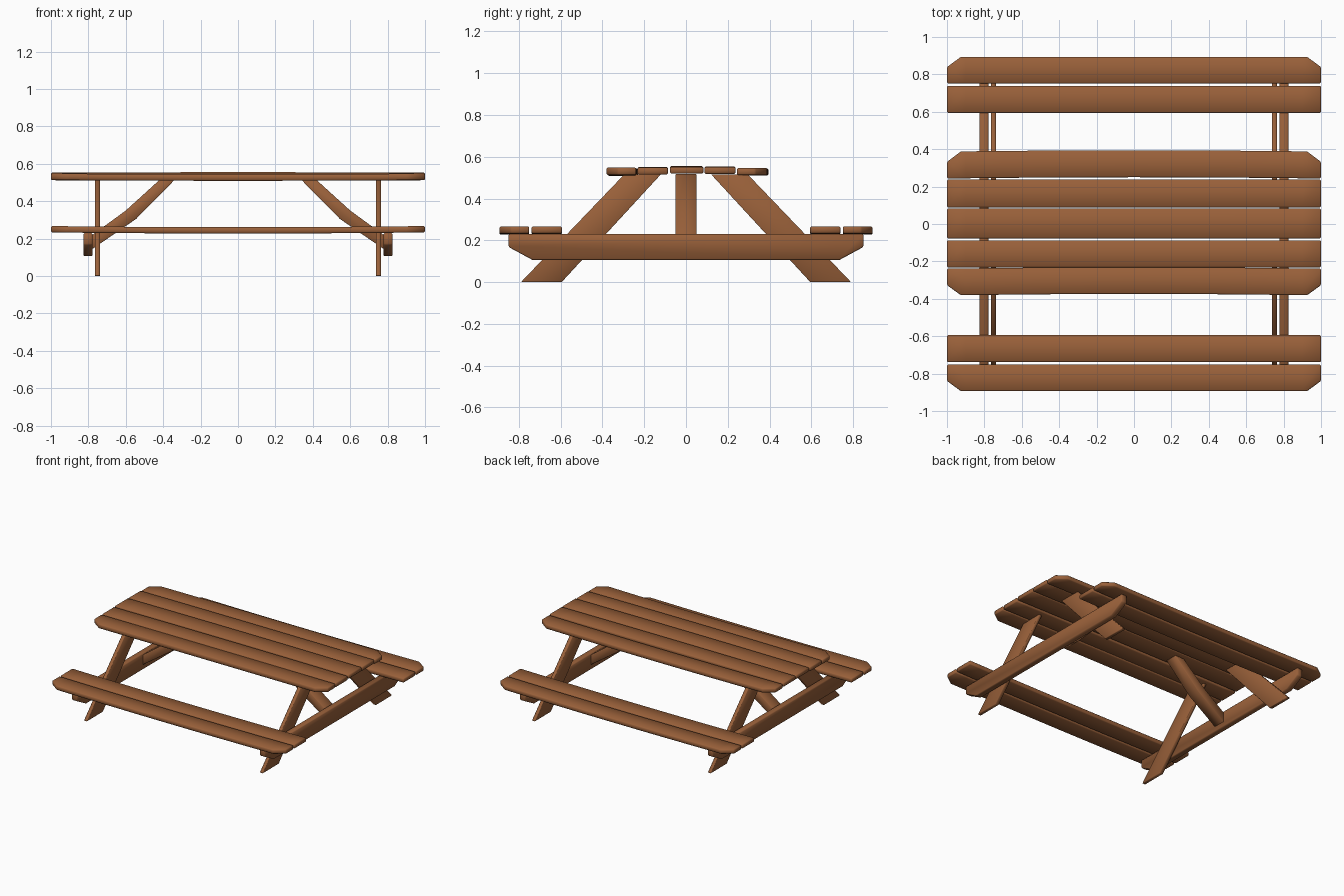
import bpy, bmesh, math
from mathutils import Vector

if "Cube" in bpy.data.objects:
    bpy.data.objects.remove(bpy.data.objects["Cube"])

wood = bpy.data.materials.new("brown wood")
wood.diffuse_color = (0.32, 0.118, 0.042, 1)
wood.use_nodes = True
wood.node_tree.nodes["Principled BSDF"].inputs["Base Color"].default_value = wood.diffuse_color


def prism(name, pts, axis, lo, hi, bevel=0.006, cuts=0, warp=None):
    """Extrude a 2D outline along an axis, soften the edges, optionally bend it."""
    place = {"x": lambda a, b, t: (t, a, b),
             "y": lambda a, b, t: (a, t, b),
             "z": lambda a, b, t: (a, b, t)}[axis]
    bm = bmesh.new()
    face = bm.faces.new([bm.verts.new(place(a, b, lo)) for a, b in pts])
    ext = bmesh.ops.extrude_face_region(bm, geom=[face])
    move = Vector(place(0, 0, hi - lo))
    for v in [g for g in ext["geom"] if isinstance(g, bmesh.types.BMVert)]:
        v.co += move
    bmesh.ops.recalc_face_normals(bm, faces=bm.faces)
    if bevel:
        edges = [e for e in bm.edges if e.calc_face_angle(0) > math.radians(50)]
        bmesh.ops.bevel(bm, geom=edges, offset=bevel, segments=1, affect='EDGES')
    for i in range(cuts):
        x = -0.9 + 1.8 * i / (cuts - 1)
        bmesh.ops.bisect_plane(bm, geom=bm.verts[:] + bm.edges[:] + bm.faces[:],
                               plane_co=(x, 0, 0), plane_no=(1, 0, 0))
    if warp:
        for v in bm.verts:
            v.co += Vector(warp(v.co.x))
    bmesh.ops.recalc_face_normals(bm, faces=bm.faces)
    me = bpy.data.meshes.new(name)
    bm.to_mesh(me)
    bm.free()
    ob = bpy.data.objects.new(name, me)
    bpy.context.collection.objects.link(ob)
    me.materials.append(wood)
    return ob


def board(name, y0, y1, z0, z1, clip=0, warp=None):
    """Long plank; clip = +1 / -1 trims the corners on that y side."""
    cx, cy = 0.075, 0.055
    if clip > 0:
        pts = [(-1, y0), (1, y0), (1, y1 - cy), (1 - cx, y1), (cx - 1, y1), (-1, y1 - cy)]
    elif clip < 0:
        pts = [(-1, y1), (-1, y0 + cy), (cx - 1, y0), (1 - cx, y0), (1, y0 + cy), (1, y1)]
    else:
        pts = [(-1, y0), (1, y0), (1, y1), (-1, y1)]
    return prism(name, pts, "z", z0, z1, cuts=9, warp=warp)


# Table top planks, each slightly bowed
top = [(-0.382, -0.239, 0.513, 0.548, -1, -0.004, 0.008),
       (-0.232, -0.087, 0.514, 0.549, 0, 0.003, 0),
       (-0.077, 0.083, 0.519, 0.552, 0, 0.003, 0),
       (0.089, 0.237, 0.518, 0.551, 0, 0.002, 0),
       (0.243, 0.387, 0.512, 0.546, 1, -0.002, 0.007)]
for i, (y0, y1, z0, z1, clip, up, side) in enumerate(top):
    board(f"table_top_plank_{i + 1}", y0, y1, z0, z1, clip,
          lambda x, u=up, s=side: (0, s * (1 - x * x), u * (1 - x * x)))

# Bench planks, sagging a little in the middle
sag = lambda x: (0, 0, -0.006 * (1 - x * x))
for side, s in (("front", -1), ("back", 1)):
    for part, a, b, clip in (("inner", 0.594, 0.739, 0), ("outer", 0.751, 0.894, s)):
        lo, hi = sorted((s * a, s * b))
        board(f"{side}_bench_{part}_plank", lo, hi, 0.233, 0.267, clip, sag)

for end, e in (("left", -1), ("right", 1)):
    # Slanted legs
    for side, s in (("front", -1), ("back", 1)):
        leg = [(s * 0.79, 0), (s * 0.595, 0), (s * 0.12, 0.516), (s * 0.295, 0.516)]
        lo, hi = sorted((e * 0.737, e * 0.765))
        prism(f"{end}_{side}_leg", leg, "x", lo, hi, bevel=0.003)
    # Cross beam carrying the benches
    beam = [(-0.85, 0.23), (-0.85, 0.168), (-0.735, 0.106),
            (0.735, 0.106), (0.85, 0.168), (0.85, 0.23)]
    lo, hi = sorted((e * 0.778, e * 0.826))
    prism(f"{end}_cross_beam", beam, "x", lo, hi)
    # Diagonal brace under the top
    brace = [(e * 0.415, 0.518), (e * 0.6, 0.35), (e * 0.785, 0.215),
             (e * 0.785, 0.14), (e * 0.545, 0.305), (e * 0.335, 0.518)]
    prism(f"{end}_brace", brace, "y", -0.05, 0.05, bevel=0.004)

# Smooth shading with crisp edges
for ob in bpy.context.scene.objects:
    ob.select_set(True)
    bpy.context.view_layer.objects.active = ob
bpy.ops.object.shade_smooth_by_angle(angle=math.radians(50))
